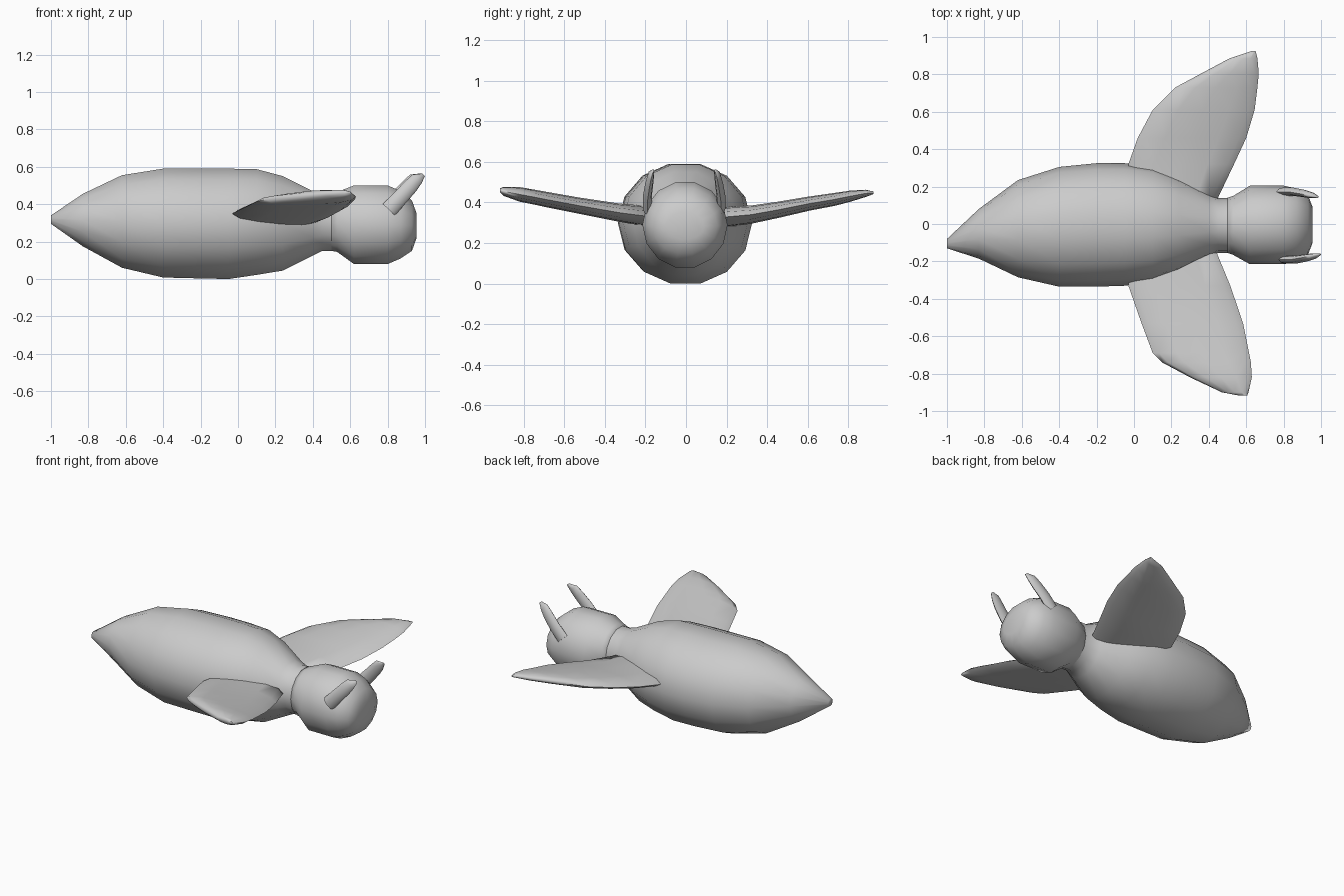
import bpy, bmesh, math
from mathutils import Vector

grey = bpy.data.materials.new("plain grey")
grey.diffuse_color = (0.6, 0.6, 0.6, 1)


def loft(name, rings, angle=75):
    """Skin a list of equal-length rings, cap both ends, shade smooth."""
    bm = bmesh.new()
    vs = [[bm.verts.new(p) for p in r] for r in rings]
    n = len(rings[0])
    for a, b in zip(vs, vs[1:]):
        for i in range(n):
            j = (i + 1) % n
            bm.faces.new((a[i], a[j], b[j], b[i]))
    bm.faces.new(vs[0])
    bm.faces.new(vs[-1])
    bmesh.ops.recalc_face_normals(bm, faces=bm.faces)
    me = bpy.data.meshes.new(name)
    bm.to_mesh(me)
    bm.free()
    me.materials.append(grey)
    ob = bpy.data.objects.new(name, me)
    bpy.context.collection.objects.link(ob)
    bpy.ops.object.select_all(action='DESELECT')
    ob.select_set(True)
    bpy.context.view_layer.objects.active = ob
    bpy.ops.object.shade_smooth_by_angle(angle=math.radians(angle))
    return ob


def ellipse(centre, u, v, n):
    return [centre + u * math.cos(2 * math.pi * i / n) + v * math.sin(2 * math.pi * i / n)
            for i in range(n)]


def trunk(name, stations):
    """Stations along x: (x, y min, y max, z min, z max), 14 sides with flat top."""
    rings = []
    for x, y0, y1, z0, z1 in stations:
        c = Vector((x, (y0 + y1) / 2, (z0 + z1) / 2))
        rz = (z1 - z0) / 2 / math.cos(math.pi / 14)
        rings.append(ellipse(c, Vector((0, (y1 - y0) / 2, 0)), Vector((0, 0, rz)), 14))
    return loft(name, rings)


# Body, pointed at the tail and narrowing to the neck
trunk("body", [
    (-1.00, -0.13, -0.08, 0.295, 0.34),
    (-0.83, -0.185, 0.08, 0.175, 0.455),
    (-0.62, -0.285, 0.235, 0.06, 0.555),
    (-0.40, -0.335, 0.305, 0.008, 0.59),
    (-0.20, -0.335, 0.325, 0.003, 0.59),
    (-0.05, -0.33, 0.325, 0.00, 0.59),
    (0.10, -0.31, 0.305, 0.022, 0.587),
    (0.24, -0.26, 0.25, 0.045, 0.55),
    (0.40, -0.175, 0.165, 0.125, 0.47),
    (0.45, -0.155, 0.14, 0.15, 0.455),
    (0.53, -0.155, 0.14, 0.15, 0.455),
])

# Rounded head
trunk("head", [
    (0.50, -0.155, 0.14, 0.15, 0.455),
    (0.53, -0.165, 0.15, 0.145, 0.465),
    (0.62, -0.215, 0.205, 0.08, 0.50),
    (0.80, -0.215, 0.205, 0.08, 0.50),
    (0.87, -0.20, 0.19, 0.11, 0.47),
    (0.93, -0.165, 0.155, 0.15, 0.42),
    (0.955, -0.10, 0.09, 0.22, 0.35),
])

# Wings, stations: (y, trailing x, leading x, z, half thickness)
wings = {
    "left_wing": (1, [
        (0.10, -0.02, 0.43, 0.32, 0.055), (0.32, -0.03, 0.535, 0.34, 0.045),
        (0.46, 0.02, 0.60, 0.365, 0.04), (0.61, 0.10, 0.645, 0.395, 0.035),
        (0.73, 0.22, 0.66, 0.415, 0.032), (0.805, 0.36, 0.667, 0.43, 0.028),
        (0.885, 0.51, 0.66, 0.445, 0.018), (0.925, 0.63, 0.65, 0.448, 0.006)]),
    "right_wing": (-1, [
        (0.10, -0.02, 0.42, 0.32, 0.055), (0.33, -0.03, 0.515, 0.35, 0.045),
        (0.53, 0.04, 0.583, 0.385, 0.04), (0.69, 0.10, 0.615, 0.415, 0.038),
        (0.74, 0.15, 0.625, 0.425, 0.037), (0.82, 0.30, 0.63, 0.44, 0.036),
        (0.90, 0.47, 0.612, 0.455, 0.022), (0.917, 0.56, 0.605, 0.46, 0.01)]),
}
for name, (side, stations) in wings.items():
    loft(name, [ellipse(Vector(((a + b) / 2, side * y, z)),
                        Vector(((b - a) / 2, 0, 0)), Vector((0, 0, h)), 12)
                for y, a, b, z, h in stations])

# Antennae, stations: (x, y, z, half width, half thickness), bent forward at the tip
antenna = [(0.80, 0.172, 0.37, 0.045, 0.022), (0.86, 0.172, 0.435, 0.042, 0.022),
           (0.915, 0.163, 0.495, 0.040, 0.02), (0.95, 0.155, 0.535, 0.034, 0.016),
           (0.985, 0.145, 0.557, 0.010, 0.006)]
for name, side, dx, dy in (("left_antenna", 1, -0.005, 0), ("right_antenna", -1, 0.007, 0.018)):
    across = Vector((0.72, 0, -0.69))
    loft(name, [ellipse(Vector((x + dx, side * (y + dy), z)), across * w,
                        Vector((0, t, 0)), 8) for x, y, z, w, t in antenna])
